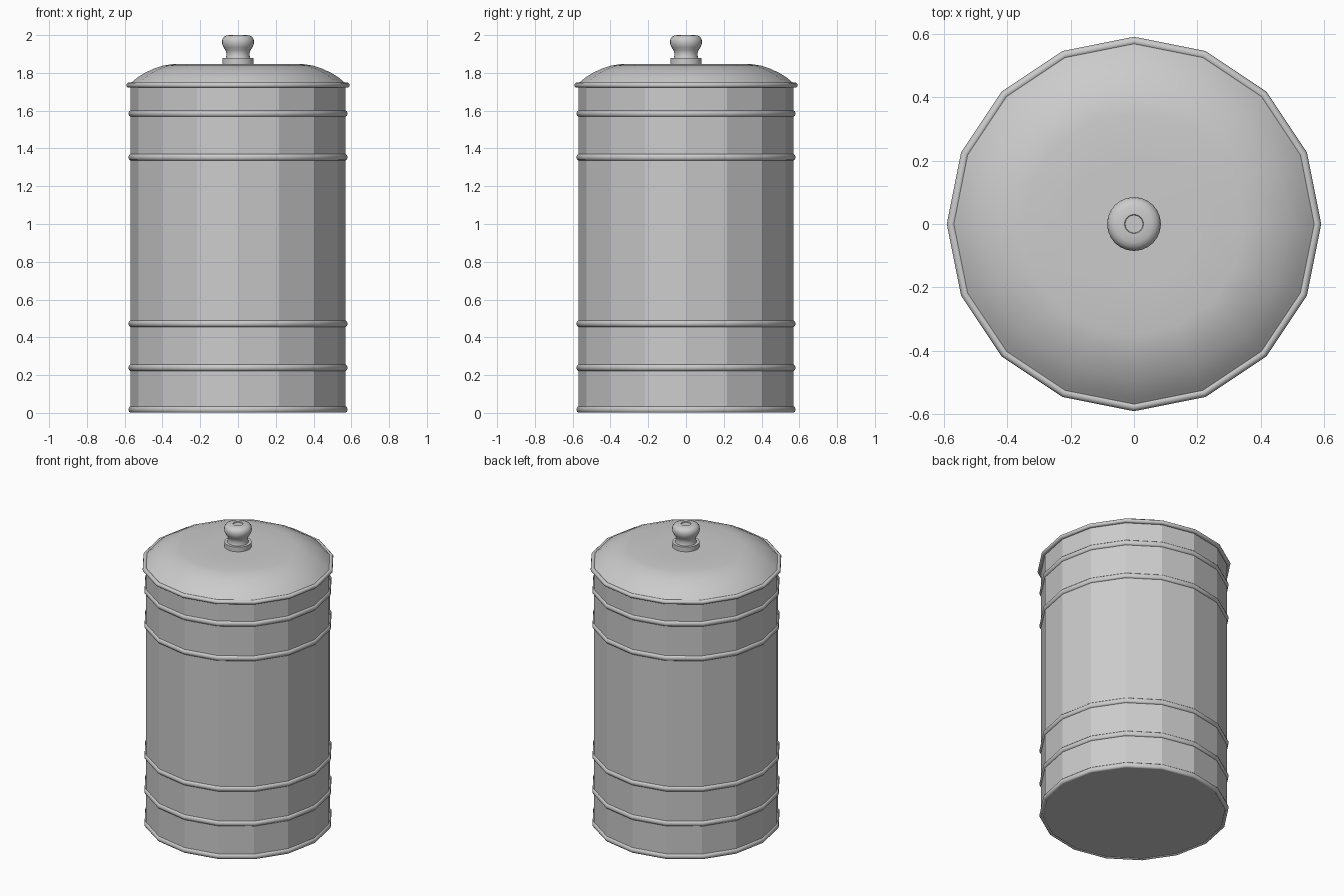
import bpy, bmesh
from math import cos, sin, pi, radians

cube = bpy.data.objects.get("Cube")
if cube:
    bpy.data.objects.remove(cube, do_unlink=True)

metal = bpy.data.materials.new("grey_metal")
metal.use_nodes = True
metal.diffuse_color = (0.6, 0.6, 0.6, 1)
metal.node_tree.nodes["Principled BSDF"].inputs["Base Color"].default_value = (0.6, 0.6, 0.6, 1)

SIDES = 16


def lathe(name, profile, sides=SIDES, smooth=None, closed=False):
    """Revolve (radius, height) points, listed bottom to top, around z."""
    bm = bmesh.new()
    rings = []
    for r, z in profile:
        if r == 0:
            rings.append([bm.verts.new((0, 0, z))] * sides)
        else:
            rings.append([bm.verts.new((r * cos(2 * pi * i / sides), r * sin(2 * pi * i / sides), z))
                          for i in range(sides)])
    pairs = list(zip(rings, rings[1:]))
    if closed:
        pairs.append((rings[-1], rings[0]))
    for a, b in pairs:
        for i in range(sides):
            j = (i + 1) % sides
            bm.faces.new(dict.fromkeys((a[i], a[j], b[j], b[i])))
    bmesh.ops.recalc_face_normals(bm, faces=bm.faces)
    mesh = bpy.data.meshes.new(name)
    bm.to_mesh(mesh)
    bm.free()
    mesh.materials.append(metal)
    obj = bpy.data.objects.new(name, mesh)
    bpy.context.collection.objects.link(obj)
    if smooth:
        bpy.ops.object.select_all(action="DESELECT")
        obj.select_set(True)
        bpy.context.view_layer.objects.active = obj
        bpy.ops.object.shade_smooth_by_angle(angle=radians(smooth))
    return obj


def bead(name, radius, z, thick, height):
    """Rounded ring around the can."""
    steps = 10
    lathe(name, [(radius + thick * cos(2 * pi * k / steps), z + height * sin(2 * pi * k / steps))
                 for k in range(steps)], smooth=50, closed=True)


# Faceted can with a closed bottom
lathe("can_body", [(0, 0.005), (0.57, 0.005), (0.57, 1.735), (0, 1.735)])

# Raised hoops
for i, z in enumerate((0.018, 0.24, 0.473, 1.353, 1.585)):
    bead(f"hoop_{i + 1}", 0.566, z, 0.014, 0.018)

# Domed lid with a rolled rim
lathe("lid", [(0, 1.728), (0.575, 1.728), (0.575, 1.74), (0.555, 1.757), (0.53, 1.777), (0.495, 1.799),
              (0.45, 1.821), (0.40, 1.838), (0.35, 1.846), (0.2, 1.848), (0, 1.848)], smooth=40)
bead("lid_rim", 0.577, 1.735, 0.014, 0.014)

# Turned knob with a collar and a small dimple on top
lathe("knob_collar", [(0, 1.842), (0.083, 1.842), (0.083, 1.879), (0, 1.879)], 24, 35)
lathe("knob", [(0.066, 1.875), (0.062, 1.89), (0.061, 1.905), (0.066, 1.92), (0.076, 1.935),
               (0.083, 1.95), (0.085, 1.966), (0.082, 1.981), (0.073, 1.992), (0.058, 1.999),
               (0.03, 2.0), (0.028, 1.994), (0, 1.994)], 24, 40)
